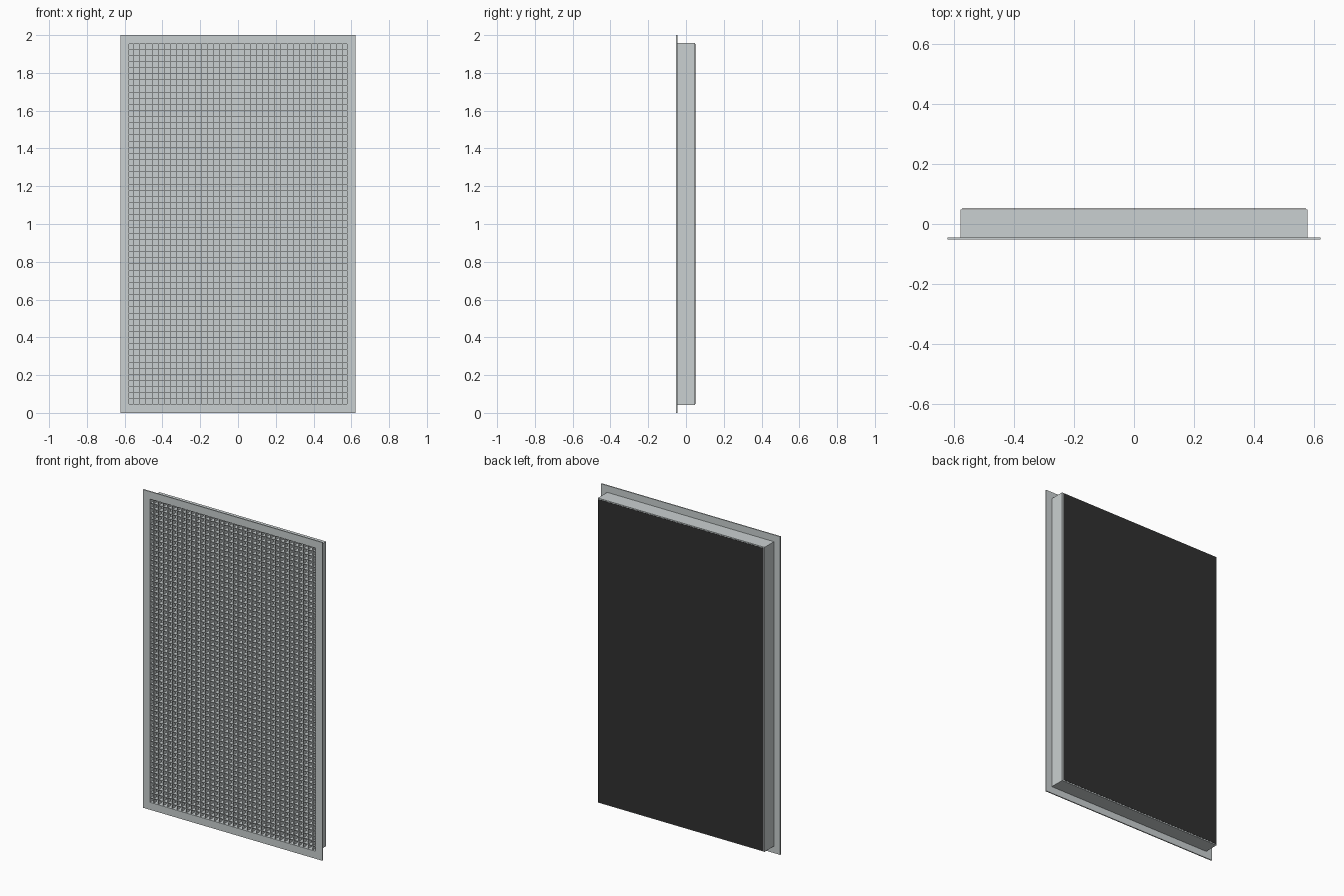
import bpy, bmesh

if "Cube" in bpy.data.objects:
    bpy.data.objects.remove(bpy.data.objects["Cube"])

def material(name, rgb):
    m = bpy.data.materials.new(name)
    m.diffuse_color = (*rgb, 1)
    m.use_nodes = True
    m.node_tree.nodes["Principled BSDF"].inputs["Base Color"].default_value = m.diffuse_color
    return m

GREY = material("painted_grey", (0.59, 0.63, 0.635))
DARK = material("dark_backing", (0.03, 0.03, 0.03))

def finish(name, bm, mat):
    bmesh.ops.recalc_face_normals(bm, faces=bm.faces)
    me = bpy.data.meshes.new(name)
    bm.to_mesh(me)
    bm.free()
    me.materials.append(mat)
    ob = bpy.data.objects.new(name, me)
    bpy.context.collection.objects.link(ob)
    return ob

def add_box(bm, x0, x1, y0, y1, z0, z1):
    vs = bmesh.ops.create_cube(bm, size=1)["verts"]
    for v in vs:
        v.co = (x1 if v.co.x > 0 else x0,
                y1 if v.co.y > 0 else y0,
                z1 if v.co.z > 0 else z0)

def ring(name, ox, oz, ix, iz, y0, y1, mat):
    """Rectangular ring centred on z = 1, given outer and inner half sizes."""
    bm = bmesh.new()
    signs = [(-1, -1), (1, -1), (1, 1), (-1, 1)]
    loops = [[bm.verts.new((sx * hx, y, 1 + sz * hz)) for sx, sz in signs]
             for hx, hz, y in ((ox, oz, y0), (ox, oz, y1), (ix, iz, y1), (ix, iz, y0))]
    for a in range(4):
        p, q = loops[a], loops[(a + 1) % 4]
        for i in range(4):
            j = (i + 1) % 4
            bm.faces.new((p[i], p[j], q[j], q[i]))
    return finish(name, bm, mat)

CX, CZ = 0.58, 0.957       # collar half sizes
WALL = 0.004               # collar wall thickness
PITCH, T = 0.0325, 0.0026  # grille cell pitch and blade thickness

# Front flange and the collar behind it
ring("front_flange", 0.623, 1.0, CX - WALL, CZ - WALL, -0.052, -0.045, GREY)
ring("duct_collar", CX, CZ, CX - WALL, CZ - WALL, -0.045, 0.048, GREY)

# Grey floor of the collar, seen through the cells
bm = bmesh.new()
add_box(bm, -CX + WALL, CX - WALL, 0.045, 0.048, 1 - CZ + WALL, 1 + CZ - WALL)
finish("collar_floor", bm, GREY)

# Egg-crate core: crossed vertical and horizontal blades
y0, y1 = -0.048, -0.0155
bm = bmesh.new()
for i in range(-17, 18):
    x = i * PITCH
    add_box(bm, x - T / 2, x + T / 2, y0, y1, 1 - CZ + WALL, 1 + CZ - WALL)
finish("vertical_blades", bm, GREY)

bm = bmesh.new()
for i in range(-29, 29):
    z = 1 + (i + 0.5) * PITCH
    add_box(bm, -CX + WALL, CX - WALL, y0, y1, z - T / 2, z + T / 2)
finish("horizontal_blades", bm, GREY)

# Thin dark sheet just behind the collar
bm = bmesh.new()
add_box(bm, -0.574, 0.574, 0.0508, 0.052, 1 - 0.952, 1 + 0.952)
finish("back_panel", bm, DARK)
